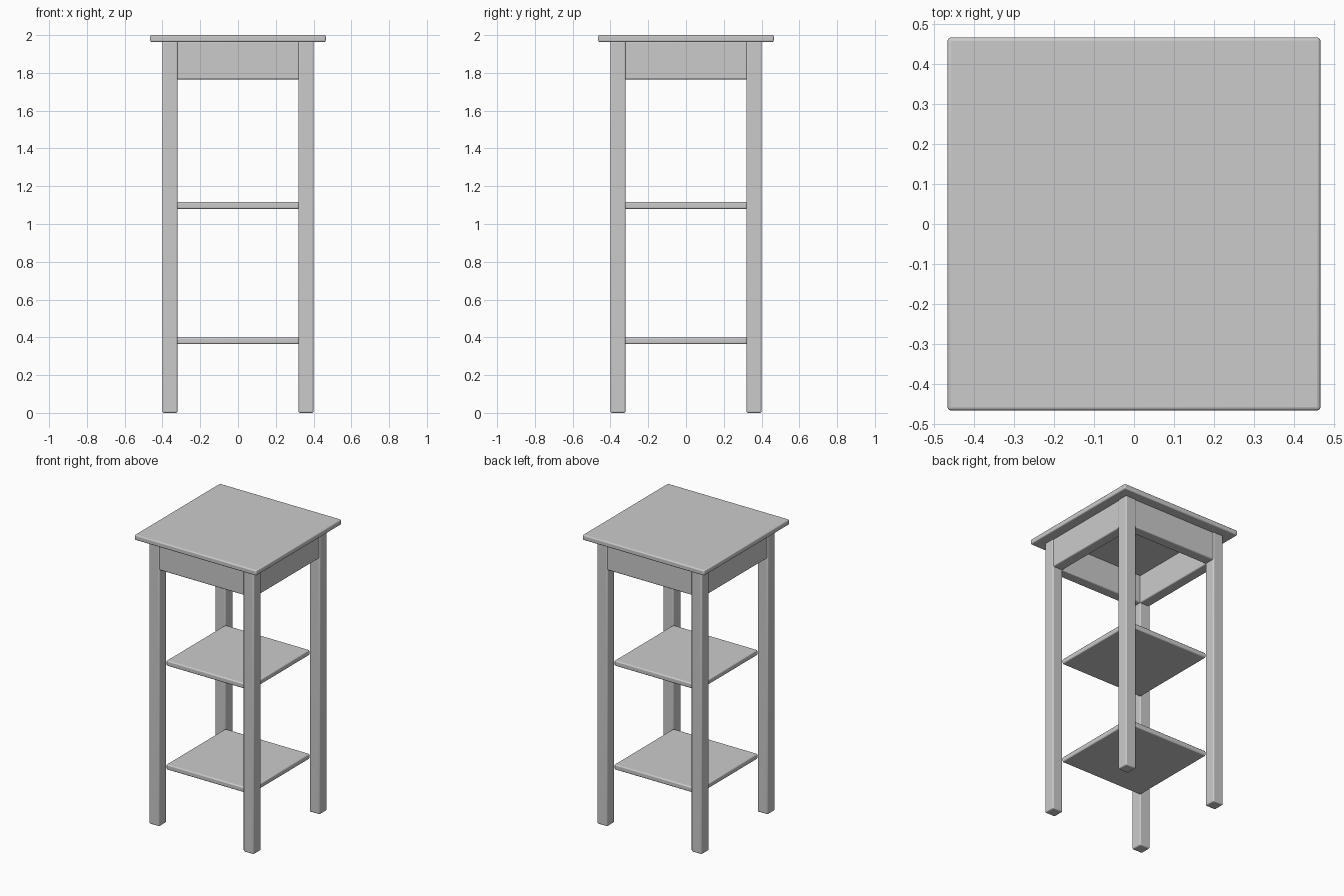
import bpy

cube = bpy.data.objects.get("Cube")
if cube:
    bpy.data.objects.remove(cube, do_unlink=True)

# One plain grey for the whole stand
grey = bpy.data.materials.new("plain_grey")
grey.use_nodes = True
colour = (0.6, 0.6, 0.6, 1)
grey.diffuse_color = colour
grey.node_tree.nodes["Principled BSDF"].inputs["Base Color"].default_value = colour

INNER, OUTER = 0.32, 0.40       # inner and outer faces of the legs
MID = (INNER + OUTER) / 2
APRON_OUT = 0.395


def board(name, centre, size, radius=0.008):
    """Box with softly rounded edges."""
    bpy.ops.mesh.primitive_cube_add(size=1, location=centre)
    ob = bpy.context.object
    ob.name = name
    ob.scale = size
    bpy.ops.object.transform_apply(location=False, rotation=False, scale=True)
    ob.data.materials.append(grey)
    bevel = ob.modifiers.new("soft_edges", "BEVEL")
    bevel.width = radius
    bevel.segments = 3
    bpy.ops.object.shade_smooth_by_angle()
    return ob


# Top board
board("table_top", (0, 0, 1.982), (0.93, 0.93, 0.036))

# Legs
for side, sx in (("left", 1), ("right", -1)):
    for end, sy in (("front", -1), ("back", 1)):
        board(f"{end}_{side}_leg", (sx * MID, sy * MID, 0.984),
              (OUTER - INNER, OUTER - INNER, 1.968))

# Apron panels between the legs, under the top
thick = APRON_OUT - INNER
offset = (APRON_OUT + INNER) / 2
span = 2 * INNER + 0.02
for name, s in (("front", -1), ("back", 1)):
    board(f"{name}_apron", (0, s * offset, 1.867), (span, thick, 0.202))
for name, s in (("left", 1), ("right", -1)):
    board(f"{name}_apron", (s * offset, 0, 1.867), (thick, span, 0.202))

# Shelves, held at their corners by the legs
for name, z in (("lower", 0.382), ("upper", 1.098)):
    board(f"{name}_shelf", (0, 0, z), (0.645, 0.645, 0.036))
